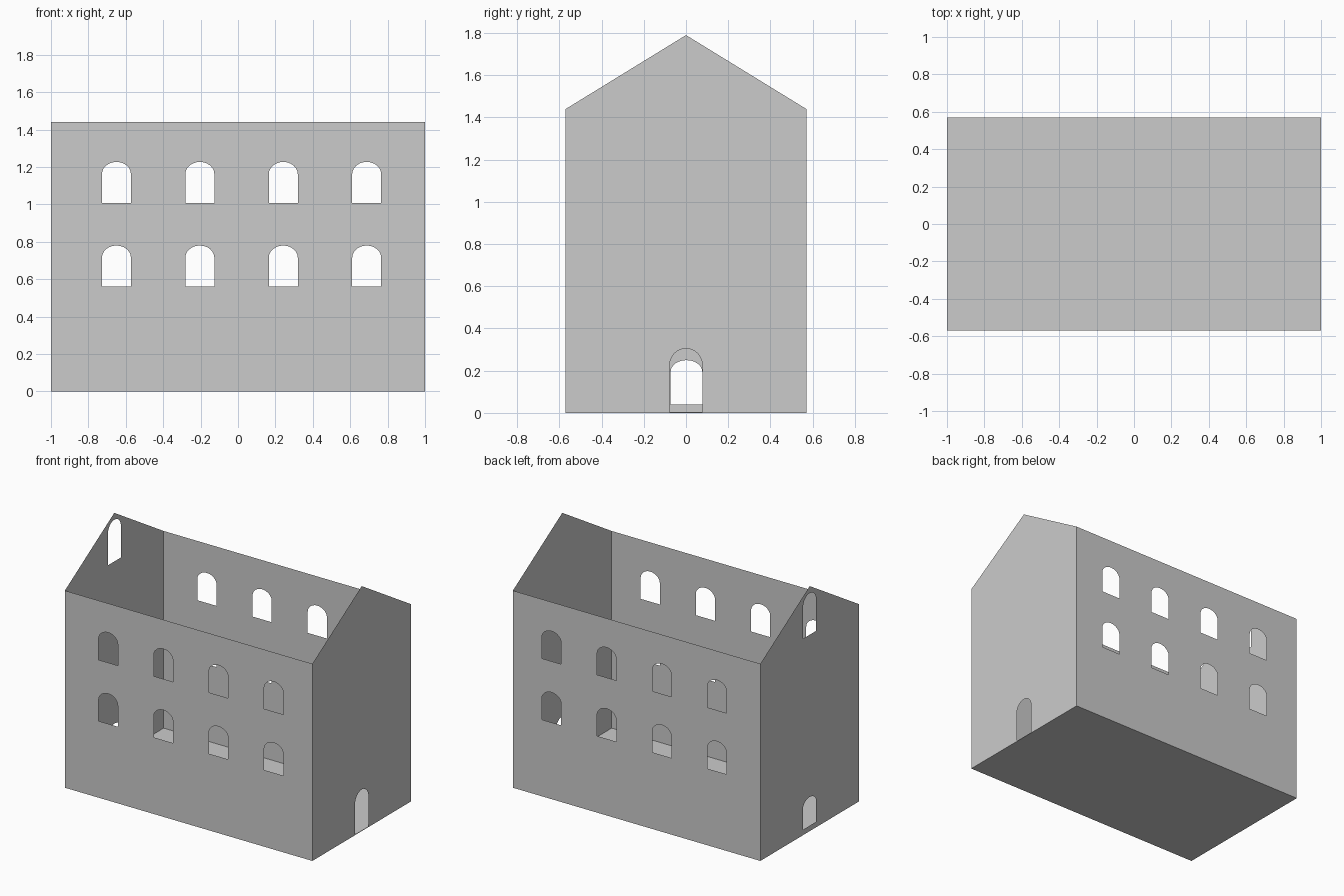
import bpy, bmesh
from math import cos, sin, pi
from mathutils import Vector

if "Cube" in bpy.data.objects:
    bpy.data.objects.remove(bpy.data.objects["Cube"])

HALF_L, HALF_W = 1.0, 0.57
EAVES, RIDGE = 1.44, 1.79


def arch(cx, z0, width, z1, rise, n=12):
    """Outline of an arched opening: straight jambs with an elliptical head."""
    r, spring = width / 2, z1 - rise
    head = [(cx + r * cos(pi * i / n), spring + rise * sin(pi * i / n)) for i in range(n + 1)]
    return [(cx - r, z0), (cx + r, z0)] + head


def panel(name, loops, place, outward):
    """Flat sheet from an outer loop and hole loops, mapped to 3D by place(u, v)."""
    bm = bmesh.new()
    edges = []
    for loop in loops:
        vs = [bm.verts.new(place(u, v)) for u, v in loop]
        edges += [bm.edges.new((a, b)) for a, b in zip(vs, vs[1:] + vs[:1])]
    outward = Vector(outward)
    bmesh.ops.triangle_fill(bm, edges=edges, use_beauty=True, normal=outward)
    bm.normal_update()
    wrong = [f for f in bm.faces if f.normal.dot(outward) < 0]
    bmesh.ops.reverse_faces(bm, faces=wrong)
    mesh = bpy.data.meshes.new(name)
    bm.to_mesh(mesh)
    bm.free()
    obj = bpy.data.objects.new(name, mesh)
    bpy.context.collection.objects.link(obj)
    return obj


# long side walls, two rows of four arched windows
side = [(-HALF_L, 0), (HALF_L, 0), (HALF_L, EAVES), (-HALF_L, EAVES)]
windows = [arch(-0.65 + 0.446 * i, z, 0.155, z + 0.22, 0.065)
           for z in (0.56, 1.007) for i in range(4)]
for name, s in (("front_wall", -1), ("back_wall", 1)):
    panel(name, [side] + windows, lambda u, v: (u, s * HALF_W, v), (0, s, 0))

# gable end walls
gable = [(-HALF_W, 0), (HALF_W, 0), (HALF_W, EAVES), (0, RIDGE), (-HALF_W, EAVES)]
right_holes = [arch(0, 0.004, 0.155, 0.305, 0.08)]
left_holes = [arch(0.002, 0.04, 0.15, 0.25, 0.055), arch(0.002, 1.435, 0.15, 1.74, 0.075)]
for name, s, holes in (("right_gable_wall", 1, right_holes), ("left_gable_wall", -1, left_holes)):
    panel(name, [gable] + holes, lambda u, v: (s * HALF_L, u, v), (s, 0, 0))

# floor sheet
floor = [(-HALF_L, -HALF_W), (HALF_L, -HALF_W), (HALF_L, HALF_W), (-HALF_L, HALF_W)]
panel("floor", [floor], lambda u, v: (u, v, 0), (0, 0, -1))
